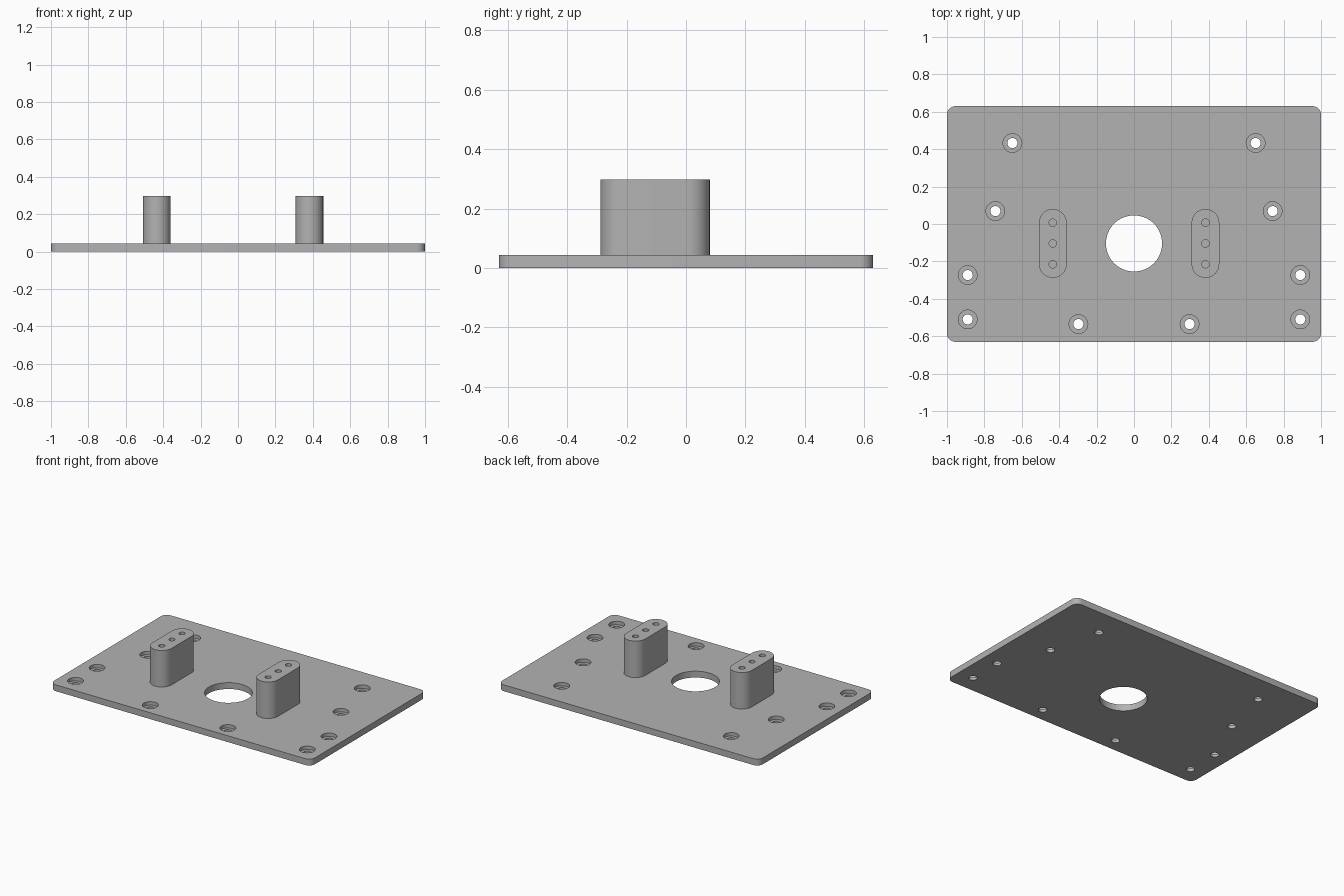
import bpy, bmesh, math

if "Cube" in bpy.data.objects:
    bpy.data.objects.remove(bpy.data.objects["Cube"])

PLATE_TOP = 0.044
POST_TOP = 0.297
MID_Y = -0.104          # shared centre line of posts and central opening

grey = bpy.data.materials.new("plain_grey")
grey.diffuse_color = (0.45, 0.45, 0.45, 1)
grey.use_nodes = True
grey.node_tree.nodes["Principled BSDF"].inputs["Base Color"].default_value = grey.diffuse_color


def add_object(name, bm):
    bmesh.ops.recalc_face_normals(bm, faces=bm.faces)
    mesh = bpy.data.meshes.new(name)
    bm.to_mesh(mesh)
    bm.free()
    mesh.materials.append(grey)
    obj = bpy.data.objects.new(name, mesh)
    bpy.context.collection.objects.link(obj)
    return obj


def rounded_slab(name, cx, cy, hx, hy, r, z0, z1, steps):
    """Rounded rectangle extruded from z0 to z1."""
    pts = []
    for i, (sx, sy) in enumerate([(1, 1), (-1, 1), (-1, -1), (1, -1)]):
        for k in range(steps + 1):
            a = math.pi / 2 * (i + k / steps)
            pts.append((cx + sx * (hx - r) + r * math.cos(a),
                        cy + sy * (hy - r) + r * math.sin(a), z0))
    bm = bmesh.new()
    face = bm.faces.new([bm.verts.new(p) for p in pts])
    bmesh.ops.remove_doubles(bm, verts=bm.verts, dist=1e-5)
    out = bmesh.ops.extrude_face_region(bm, geom=list(bm.faces), use_keep_orig=True)
    top = [g for g in out["geom"] if isinstance(g, bmesh.types.BMVert)]
    bmesh.ops.translate(bm, verts=top, vec=(0, 0, z1 - z0))
    return add_object(name, bm)


def add_drill(bm, x, y, profile, segments):
    """Closed turned shape from (radius, height) steps."""
    rings = [[bm.verts.new((x + r * math.cos(2 * math.pi * k / segments),
                            y + r * math.sin(2 * math.pi * k / segments), z))
              for k in range(segments)] for r, z in profile]
    for lo, hi in zip(rings, rings[1:]):
        for k in range(segments):
            n = (k + 1) % segments
            bm.faces.new((lo[k], lo[n], hi[n], hi[k]))
    bm.faces.new(rings[0][::-1])
    bm.faces.new(rings[-1])


def cut(obj, bm):
    """Subtract the drills, then drop the cutter."""
    cutter = add_object("cutter", bm)
    cutter.hide_render = True
    mod = obj.modifiers.new("holes", 'BOOLEAN')
    mod.operation = 'DIFFERENCE'
    mod.solver = 'EXACT'
    mod.object = cutter
    bpy.ops.object.select_all(action='DESELECT')
    bpy.context.view_layer.objects.active = obj
    obj.select_set(True)
    bpy.ops.object.modifier_apply(modifier=mod.name)
    bpy.data.objects.remove(cutter)
    bpy.ops.object.shade_smooth_by_angle(angle=math.radians(30))


# Base plate with central opening and mirrored counterbored screw holes
plate = rounded_slab("base_plate", 0, 0, 1.0, 0.63, 0.045, 0, PLATE_TOP, 8)
drills = bmesh.new()
add_drill(drills, 0, MID_Y, [(0.15, -0.1), (0.15, 0.1)], 64)
screw = [(0.027, -0.1), (0.027, 0.02), (0.05, 0.02), (0.05, 0.1)]
for x, y in [(0.65, 0.433), (0.741, 0.069), (0.889, -0.273),
             (0.889, -0.51), (0.297, -0.535)]:
    for side in (-1, 1):
        add_drill(drills, side * x, y, screw, 32)
cut(plate, drills)

# Two upright posts, each with three blind holes in the top
for name, x in (("left_post", -0.434), ("right_post", 0.382)):
    post = rounded_slab(name, x, MID_Y, 0.074, 0.184, 0.074, PLATE_TOP, POST_TOP, 12)
    drills = bmesh.new()
    for dy in (-0.111, 0, 0.111):
        add_drill(drills, x, MID_Y + dy, [(0.02, 0.15), (0.02, 0.4)], 24)
    cut(post, drills)
